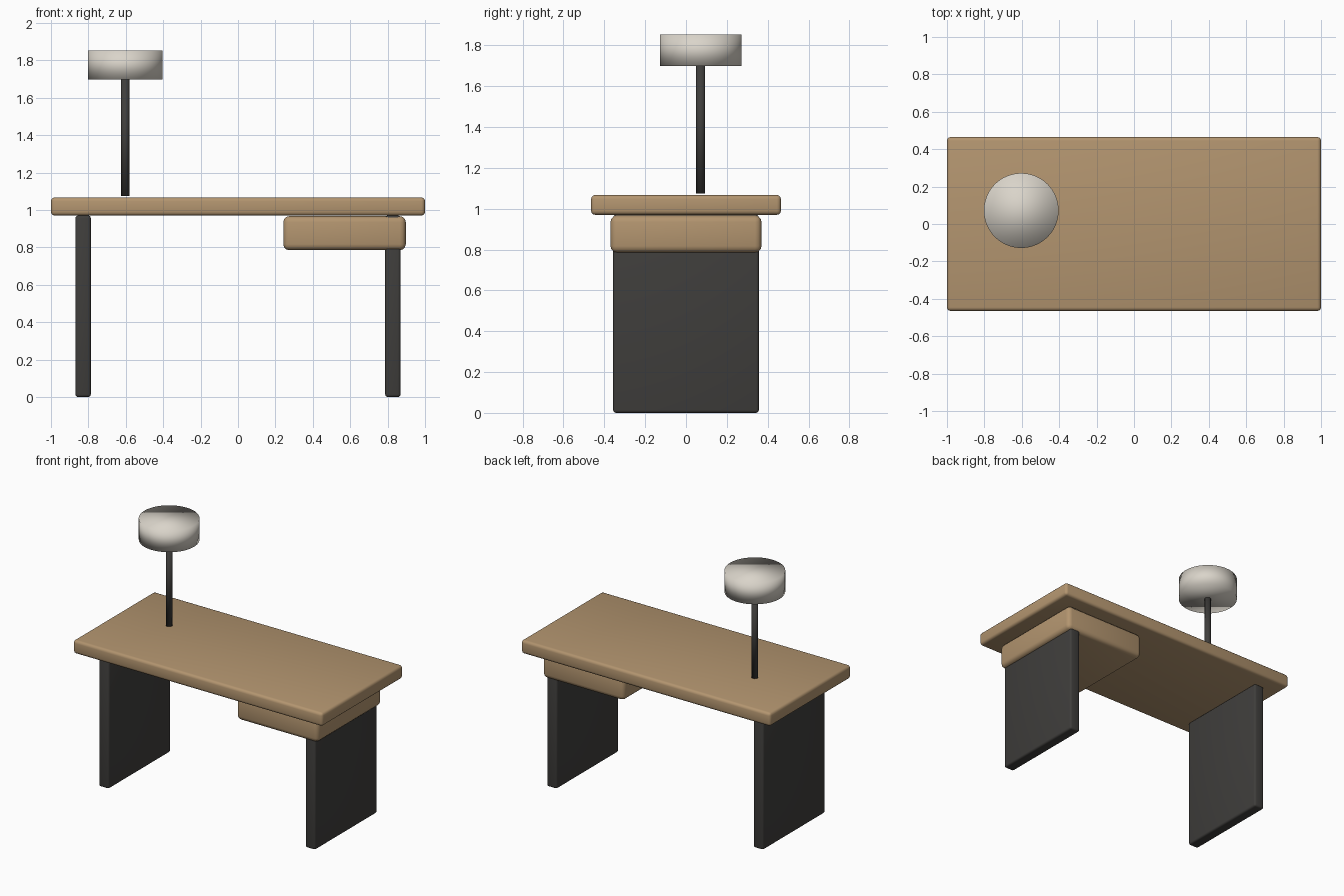
import bpy, math

if "Cube" in bpy.data.objects:
    bpy.data.objects.remove(bpy.data.objects["Cube"])


def material(name, rgb):
    m = bpy.data.materials.new(name)
    m.diffuse_color = (*rgb, 1)
    m.use_nodes = True
    m.node_tree.nodes["Principled BSDF"].inputs["Base Color"].default_value = m.diffuse_color
    return m


wood = material("wood", (0.45, 0.30, 0.16))
dark = material("dark_metal", (0.05, 0.048, 0.045))
cream = material("cream", (0.70, 0.66, 0.59))


def finish(obj, name, mat):
    obj.name = name
    obj.data.materials.append(mat)
    return obj


def rounded_box(name, lo, hi, bevel, mat):
    centre = [(a + b) / 2 for a, b in zip(lo, hi)]
    bpy.ops.mesh.primitive_cube_add(size=1, location=centre)
    obj = finish(bpy.context.object, name, mat)
    obj.scale = [b - a for a, b in zip(lo, hi)]
    bpy.ops.object.transform_apply(location=False, rotation=False, scale=True)
    mod = obj.modifiers.new("round_edges", 'BEVEL')
    mod.width = bevel
    mod.segments = 3
    bpy.ops.object.modifier_apply(modifier=mod.name)
    bpy.ops.object.shade_smooth_by_angle(angle=math.radians(35))


def cylinder(name, x, y, z0, z1, radius, sides, mat):
    bpy.ops.mesh.primitive_cylinder_add(vertices=sides, radius=radius, depth=z1 - z0,
                                        location=(x, y, (z0 + z1) / 2))
    finish(bpy.context.object, name, mat)
    # fully smooth, caps included, for the soft rounded shading
    bpy.ops.object.shade_smooth()


# Desk top
rounded_box("desk_top", (-1, -0.465, 0.97), (1, 0.465, 1.067), 0.02, wood)

# Panel legs
for side, name in ((-1, "left_leg"), (1, "right_leg")):
    x = side * 0.828
    rounded_box(name, (x - 0.041, -0.357, 0), (x + 0.041, 0.357, 0.97), 0.014, dark)

# Drawer under the right end
rounded_box("drawer", (0.242, -0.37, 0.785), (0.897, 0.37, 0.967), 0.032, wood)

# Desk lamp
cylinder("lamp_pole", -0.603, 0.072, 1.075, 1.7, 0.022, 32, dark)
cylinder("lamp_shade", -0.603, 0.072, 1.698, 1.852, 0.2, 64, cream)
